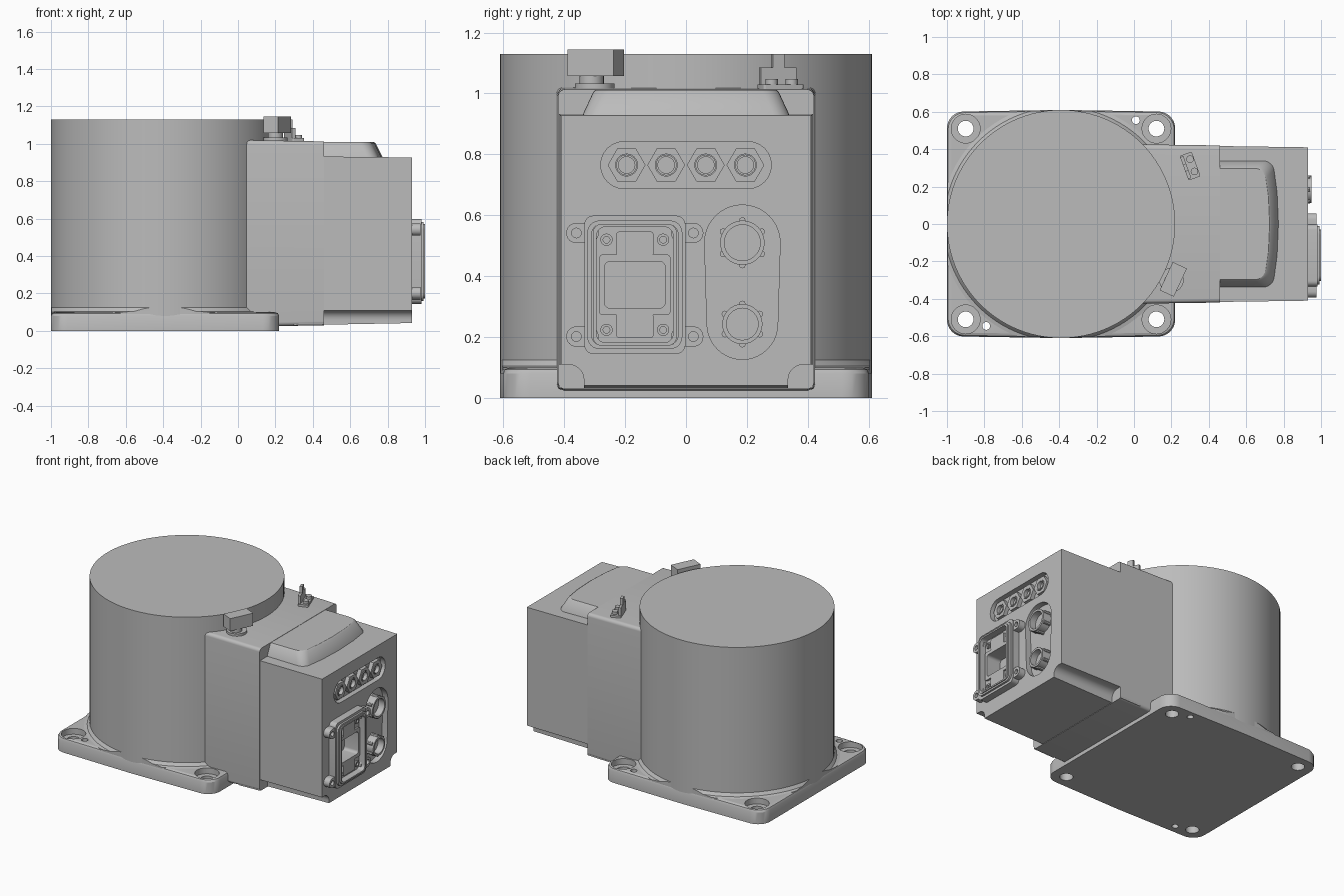
import bpy, bmesh, math
from mathutils import Vector

cube = bpy.data.objects.get("Cube")
if cube:
    bpy.data.objects.remove(cube, do_unlink=True)

grey = bpy.data.materials.new("satin grey")
grey.use_nodes = True
grey.diffuse_color = (0.5, 0.5, 0.5, 1)
grey.node_tree.nodes["Principled BSDF"].inputs["Base Color"].default_value = (0.5, 0.5, 0.5, 1)
parts = []


# ---- helpers ----
def circ(u, v, r, n=32):
    return [(u + r * math.cos(2 * math.pi * i / n), v + r * math.sin(2 * math.pi * i / n)) for i in range(n)]


def rounded(pts, r, seg=6):
    """Round every corner of a polygon; r is one radius or one per corner."""
    out, n = [], len(pts)
    for i, p in enumerate(pts):
        rad = r[i] if isinstance(r, (list, tuple)) else r
        p = Vector(p)
        a = (Vector(pts[i - 1]) - p).normalized()
        b = (Vector(pts[(i + 1) % n]) - p).normalized()
        half = a.angle(b) / 2
        if rad == 0 or half > 1.5:
            out.append(tuple(p))
            continue
        start, end = p + a * rad / math.tan(half), p + b * rad / math.tan(half)
        mid = p + (a + b).normalized() * rad / math.sin(half)
        s, e = start - mid, end - mid
        sweep = s.angle(e)
        for k in range(seg + 1):
            t = k / seg
            d = (s * math.sin((1 - t) * sweep) + e * math.sin(t * sweep)) / math.sin(sweep)
            out.append(tuple(mid + d))
    return out


def rect(u, v, hu, hv, r=0):
    return rounded([(u - hu, v - hv), (u + hu, v - hv), (u + hu, v + hv), (u - hu, v + hv)], r)


def place(pts, d, axis):
    return [(d, u, v) if axis == "x" else (u, v, d) for u, v in pts]


def loft(name, sections, closed=False):
    bm = bmesh.new()
    rows = [[bm.verts.new(p) for p in s] for s in sections]
    n = len(rows[0])
    pairs = list(zip(rows, rows[1:])) + ([(rows[-1], rows[0])] if closed else [])
    for a, b in pairs:
        for i in range(n):
            j = (i + 1) % n
            bm.faces.new((a[i], a[j], b[j], b[i]))
    if not closed:
        bm.faces.new(rows[0])
        bm.faces.new(rows[-1])
    bmesh.ops.recalc_face_normals(bm, faces=bm.faces)
    me = bpy.data.meshes.new(name)
    bm.to_mesh(me)
    bm.free()
    me.materials.append(grey)
    ob = bpy.data.objects.new(name, me)
    bpy.context.collection.objects.link(ob)
    parts.append(ob)
    return ob


def prism(name, pts, lo, hi, axis="x"):
    return loft(name, [place(pts, lo, axis), place(pts, hi, axis)])


def ring(name, outer, inner, lo, hi, axis="x"):
    return loft(name, [place(outer, lo, axis), place(outer, hi, axis),
                       place(inner, hi, axis), place(inner, lo, axis)], True)


def combine(ob, pts, lo, hi, axis="x", op="DIFFERENCE"):
    """Cut a prism from a part, or keep only what lies in it."""
    tool = prism("cutter", pts, lo, hi, axis)
    tool.hide_render = True
    mod = ob.modifiers.new("cut", "BOOLEAN")
    mod.operation, mod.object, mod.solver = op, tool, "EXACT"
    dg = bpy.context.evaluated_depsgraph_get()
    me = bpy.data.meshes.new_from_object(ob.evaluated_get(dg))
    ob.modifiers.clear()
    ob.data = me
    parts.remove(tool)
    bpy.data.objects.remove(tool, do_unlink=True)


# ---- drum and mounting plate ----
CX, R = -0.39, 0.61
prism("drum", circ(CX, 0, R, 96), 0.02, 1.13, "z")


def plate_outline(d):
    x0, x1, y = -1 + d, 0.22 - d, 0.6 - d
    return rounded([(x0, -y), (CX, -y - 0.01), (x1, -y), (x1, y), (CX, y + 0.01), (x0, y)],
                   [0.09, 0, 0.09, 0.09, 0, 0.09], 8)


plate = loft("mounting_plate", [place(plate_outline(d), z, "z")
                                for d, z in ((0, 0), (0, 0.08), (0.006, 0.094), (0.02, 0.1))])
for hx in (-0.9, 0.12):
    for hy in (-0.51, 0.51):
        combine(plate, circ(hx, hy, 0.077), 0.06, 0.3, "z")
        combine(plate, circ(hx, hy, 0.042), -0.1, 0.3, "z")
for hx, hy in ((0.01, 0.555), (-0.79, -0.545)):
    combine(plate, circ(hx, hy, 0.021, 16), -0.1, 0.3, "z")
fillet = loft("drum_fillet", [place(circ(CX, 0, r, 96), z, "z")
                              for r, z in ((0.645, 0.07), (0.645, 0.1), (0.625, 0.105), (R, 0.125))])
combine(fillet, plate_outline(0.004), 0, 0.3, "z", "INTERSECT")

# ---- connector housing ----
def section(x, hw, z0, z1, r):
    return place(rect(0, (z0 + z1) / 2, hw, (z1 - z0) / 2, r), x, "x")


loft("rear_housing", [section(-0.2, 0.429, 0.018, 1.024, 0.022), section(0.46, 0.42, 0.03, 1.013, 0.022)])
front = loft("front_housing", [section(0.3, 0.419, 0.03, 0.934, 0), section(0.93, 0.41, 0.042, 0.927, 0)])
for s in (-1, 1):
    combine(front, rounded([(s * 0.335, -0.1), (s * 0.335, 0.11), (s * 0.6, 0.11), (s * 0.6, -0.1)],
                           [0, 0.05, 0, 0]), 0.46, 1.1)


def lid_outline(hy, xf):
    pts = [(0.4, -hy), (xf - 0.03, -hy), (xf - 0.007, -hy / 2), (xf, 0),
           (xf - 0.007, hy / 2), (xf - 0.03, hy), (0.4, hy)]
    return rounded(pts, [0, 0.06, 0.5, 0.5, 0.5, 0.06, 0])


loft("raised_lid", [place(lid_outline(hy, xf), z, "z")
                    for hy, xf, z in ((0.34, 0.775, 0.92), (0.337, 0.77, 0.935), (0.305, 0.735, 1.004),
                                      (0.298, 0.725, 1.011))])

# ---- recesses in the end panel ----
NUT_Z = 0.765
combine(front, rect(0, NUT_Z, 0.28, 0.077, 0.076), 0.895, 1.1)
SY, SZ = 0.185, (0.51, 0.243)
arc_top = [(SY + 0.124 * math.cos(a), SZ[0] + 0.124 * math.sin(a))
           for a in (math.pi * i / 20 for i in range(21))]
arc_low = [(SY + 0.116 * math.cos(a), SZ[1] + 0.116 * math.sin(a))
           for a in (math.pi * (1 + i / 20) for i in range(21))]
combine(front, arc_top + arc_low, 0.89, 1.1)

# ---- row of hex glands ----
for i in range(4):
    y = -0.195 + 0.13 * i
    nut = prism("hex_gland_%d" % (i + 1), circ(y, NUT_Z, 0.062, 6), 0.88, 0.922)
    combine(nut, circ(y, NUT_Z, 0.036, 24), 0.9, 1.1)
    ring("gland_sleeve_%d" % (i + 1), circ(y, NUT_Z, 0.034, 24), circ(y, NUT_Z, 0.027, 24), 0.89, 0.925)

# ---- round sockets ----
for label, z, r in (("upper", SZ[0], 0.073), ("lower", SZ[1], 0.066)):
    ring(label + "_socket_ring", circ(SY, z, r), circ(SY, z, r - 0.014), 0.88, 0.95)
    prism(label + "_socket_core", circ(SY, z, r - 0.012), 0.88, 0.905)
    for k in range(6):
        a = math.pi * (k / 3 + 1 / 6)
        prism(label + "_socket_lug", circ(SY + r * math.cos(a), z + r * math.sin(a), 0.011, 8), 0.88, 0.94)

# ---- power inlet ----
IY, IZ = -0.168, 0.372
ears = [(IY + s * 0.192, IZ + t * 0.17) for s in (-1, 1) for t in (-1, 1)]
flange = prism("inlet_flange", rect(IY, IZ, 0.166, 0.227, 0.03), 0.92, 0.98)
combine(flange, rect(IY, IZ, 0.126, 0.192, 0.03), 0.955, 1.1)
combine(flange, rect(IY, IZ, 0.1, 0.077, 0.02), 0.8, 1.1)
combine(front, rect(IY, IZ, 0.1, 0.077, 0.02), 0.86, 1.1)
ring("inlet_rim", rect(IY, IZ, 0.156, 0.211, 0.04), rect(IY, IZ, 0.142, 0.2, 0.035), 0.97, 0.993)
ring("inlet_inner_rim", rect(IY, IZ, 0.138, 0.2, 0.03), rect(IY, IZ, 0.126, 0.19, 0.03), 0.95, 1.0)
for y, z in ears:
    side = 1 if y > IY else -1
    ear = prism("inlet_ear", rect(y - side * 0.02, z, 0.053, 0.033, 0.032), 0.925, 0.975)
    combine(ear, circ(y, z, 0.016, 16), 0.95, 1.1)
cross = prism("inlet_insert", rect(IY, IZ, 0.118, 0.1, 0.015), 0.95, 0.968)
combine(cross, rect(IY, IZ, 0.1, 0.077, 0.02), 0.8, 1.1)
for t in (-1, 1):
    prism("inlet_insert_tab", rect(IY, IZ + t * 0.135, 0.062, 0.04, 0.012), 0.95, 0.968)
    for s in (-1, 1):
        y, z = IY + s * 0.093, IZ + t * 0.148
        ring("inlet_screw", circ(y, z, 0.02, 20), circ(y, z, 0.011, 20), 0.95, 0.966)

# ---- latch block on top ----
prism("latch_foot", circ(0.2, -0.3, 0.065), 1.0, 1.033, "z")
prism("latch_post", circ(0.2, -0.31, 0.04), 1.02, 1.1, "z")
latch = prism("latch_block", rect(0, 0, 0.083, 0.0415), 1.058, 1.145, "z")
latch.location = (0.21, -0.296, 0)
latch.rotation_euler.z = math.radians(65)

# ---- upright tab bracket on top ----
bracket = [prism("bracket_foot", rect(0, 0, 0.07, 0.034, 0.008), 1.0, 1.03, "z"),
           prism("bracket_web", rect(0, -0.025, 0.062, 0.009), 1.02, 1.085, "z"),
           prism("bracket_tab", rect(0, -0.025, 0.02, 0.009), 1.07, 1.13, "z")]
bracket += [prism("bracket_screw", circ(u, 0.012, 0.02, 16), 1.02, 1.048, "z") for u in (-0.035, 0.035)]
for ob in bracket:
    ob.location = (0.3, 0.31, 0)
    ob.rotation_euler.z = math.radians(-70)

# ---- shading ----
bpy.ops.object.select_all(action="DESELECT")
for ob in parts:
    ob.select_set(True)
bpy.context.view_layer.objects.active = parts[0]
bpy.ops.object.shade_smooth_by_angle(angle=math.radians(30))
